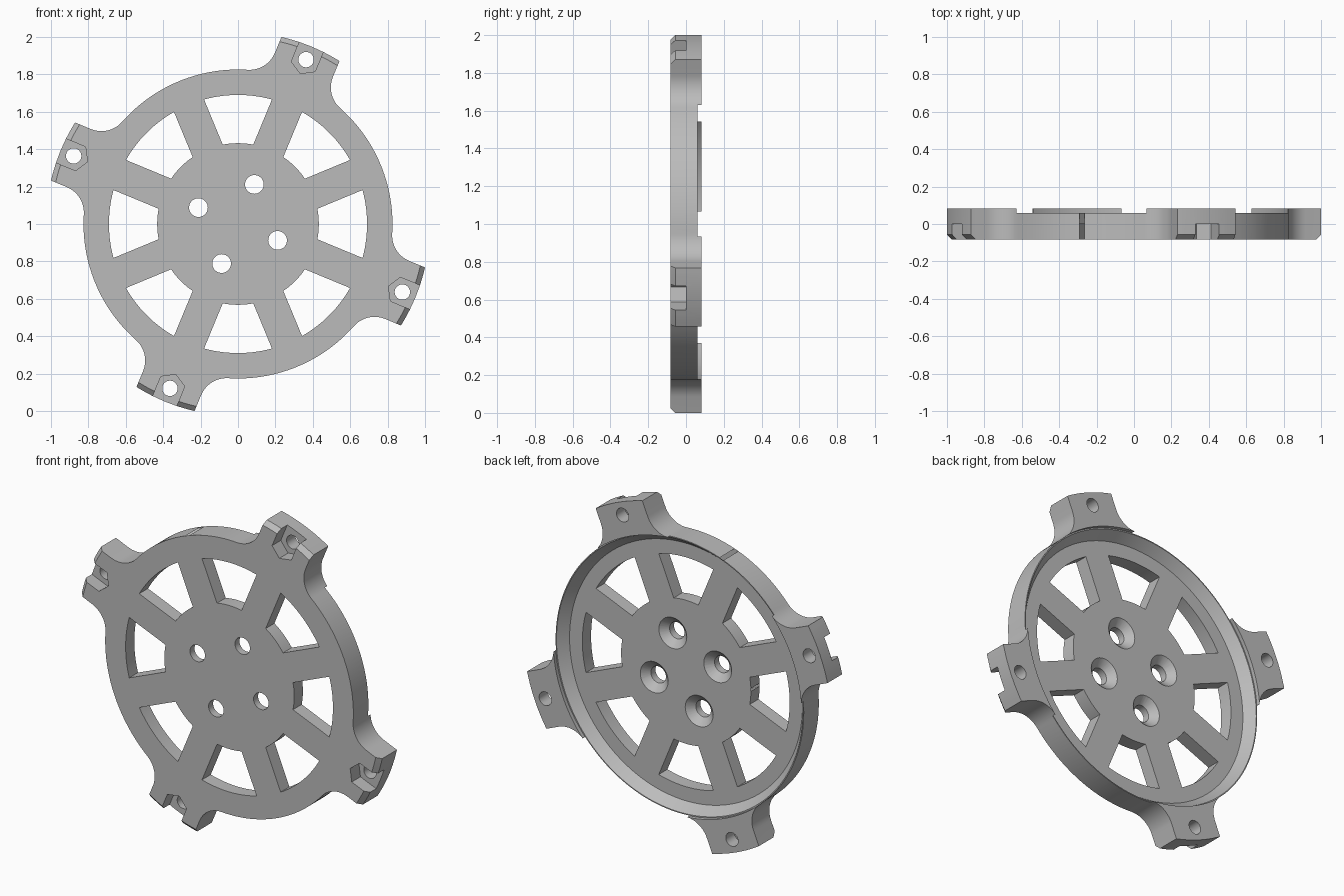
import bpy, bmesh
from math import sin, cos, asin, atan2, sqrt, pi, radians

if "Cube" in bpy.data.objects:
    bpy.data.objects.remove(bpy.data.objects["Cube"], do_unlink=True)

FRONT, BACK = -0.083, 0.083
RING, LUG_TIP, LUG_HALF, FILLET = 0.826, 1.0265, 0.168, 0.148
LUGS = [radians(67.5 + 90 * k) for k in range(4)]

grey = bpy.data.materials.new("plain grey")
grey.use_nodes = True
grey.diffuse_color = (0.5, 0.5, 0.5, 1)
grey.node_tree.nodes["Principled BSDF"].inputs["Base Color"].default_value = grey.diffuse_color


def arc(r, a0, a1, n, cx=0, cz=0):
    return [(cx + r * cos(a0 + (a1 - a0) * i / n), cz + r * sin(a0 + (a1 - a0) * i / n))
            for i in range(n + 1)]


def turn(points, a):
    return [(u * cos(a) - v * sin(a), u * sin(a) + v * cos(a)) for u, v in points]


def prism(bm, points, y0, y1):
    """Extrude an x-z outline from y0 to y1."""
    a = [bm.verts.new((x, y0, z)) for x, z in points]
    b = [bm.verts.new((x, y1, z)) for x, z in points]
    bm.faces.new(a)
    bm.faces.new(b[::-1])
    for i in range(len(a)):
        bm.faces.new((a[i - 1], a[i], b[i], b[i - 1]))


def lathe(bm, profile, n, cx=0, cz=0):
    """Revolve a closed (radius, y) profile about a y-parallel axis."""
    rings = [[bm.verts.new((cx + r * cos(2 * pi * i / n), y, cz + r * sin(2 * pi * i / n)))
              for r, y in profile] for i in range(n)]
    for i in range(n):
        for j in range(len(profile)):
            bm.faces.new((rings[i - 1][j - 1], rings[i - 1][j], rings[i][j], rings[i][j - 1]))
    bmesh.ops.remove_doubles(bm, verts=bm.verts, dist=1e-5)


def finish(bm, name):
    bmesh.ops.dissolve_degenerate(bm, dist=1e-6, edges=bm.edges)
    bmesh.ops.recalc_face_normals(bm, faces=bm.faces)
    mesh = bpy.data.meshes.new(name)
    bm.to_mesh(mesh)
    bm.free()
    mesh.materials.append(grey)
    obj = bpy.data.objects.new(name, mesh)
    obj.location.z = 1
    bpy.context.collection.objects.link(obj)
    return obj


# Plate outline: ring arcs joined to four filleted lugs
tip = asin(LUG_HALF / LUG_TIP)
cv = LUG_HALF + FILLET
cu = sqrt((RING + FILLET) ** 2 - cv ** 2)
root = atan2(cv, cu)
fillet = arc(FILLET, -pi / 2, root - pi, 14, cu, cv)
outline = []
for a in LUGS:
    outline += turn([(u, -v) for u, v in fillet[::-1]], a)
    outline += turn(arc(LUG_TIP, -tip, tip, 10), a)
    outline += turn(fillet, a)
    outline += turn(arc(RING, root, pi / 2 - root, 28)[1:-1], a)
bm = bmesh.new()
prism(bm, outline, FRONT, BACK)
wheel = finish(bm, "wheel_plate")

# Rear dish with a sloped rim
cutters = []
bm = bmesh.new()
lathe(bm, [(0, 0), (0.775, 0), (0.82, 0.06), (RING + 0.001, 0.06), (RING + 0.001, 0.1), (0, 0.1)], 192)
cutters.append(finish(bm, "dish_cutter"))

# Chamfer on the front edge of the lug tips
bm = bmesh.new()
lathe(bm, [(0.99, -0.093), (1.038, -0.045), (1.1, -0.045), (1.1, -0.093)], 192)
cutters.append(finish(bm, "chamfer_cutter"))

# Eight windows between parallel-sided spokes
bm = bmesh.new()
for k in range(8):
    inner, outer = (pi / 8 - asin(0.087 / r) for r in (0.432, 0.69))
    shape = arc(0.69, -outer, outer, 14) + arc(0.432, inner, -inner, 10)
    prism(bm, turn(shape, k * pi / 4), -0.2, 0.2)
cutters.append(finish(bm, "window_cutter"))

# Countersunk bolt holes near the hub
bm = bmesh.new()
for a in LUGS:
    lathe(bm, [(0, -0.2), (0.05, -0.2), (0.05, -0.04), (0.093, 0), (0.093, 0.2), (0, 0.2)],
          32, 0.229 * cos(a), 0.229 * sin(a))
cutters.append(finish(bm, "bolt_hole_cutter"))

# Nut pockets open at the lug tips
bm = bmesh.new()
for a in LUGS:
    prism(bm, turn([(0.871, 0), (0.911, -0.069), (1.1, -0.069), (1.1, 0.069), (0.911, 0.069)], a), -0.2, 0)
cutters.append(finish(bm, "nut_pocket_cutter"))

# Through holes in the lugs
bm = bmesh.new()
for a in LUGS:
    prism(bm, arc(0.041, 0, 2 * pi, 32, 0.951 * cos(a), 0.951 * sin(a))[:-1], -0.2, 0.2)
cutters.append(finish(bm, "lug_hole_cutter"))

# Cut everything, then drop the cutters
bpy.ops.object.select_all(action='DESELECT')
bpy.context.view_layer.objects.active = wheel
wheel.select_set(True)
for c in cutters:
    c.hide_render = True
    mod = wheel.modifiers.new(c.name, 'BOOLEAN')
    mod.operation = 'DIFFERENCE'
    mod.solver = 'EXACT'
    mod.object = c
    bpy.ops.object.modifier_apply(modifier=mod.name)
    bpy.data.objects.remove(c, do_unlink=True)
bpy.ops.object.shade_smooth_by_angle(angle=radians(25))
